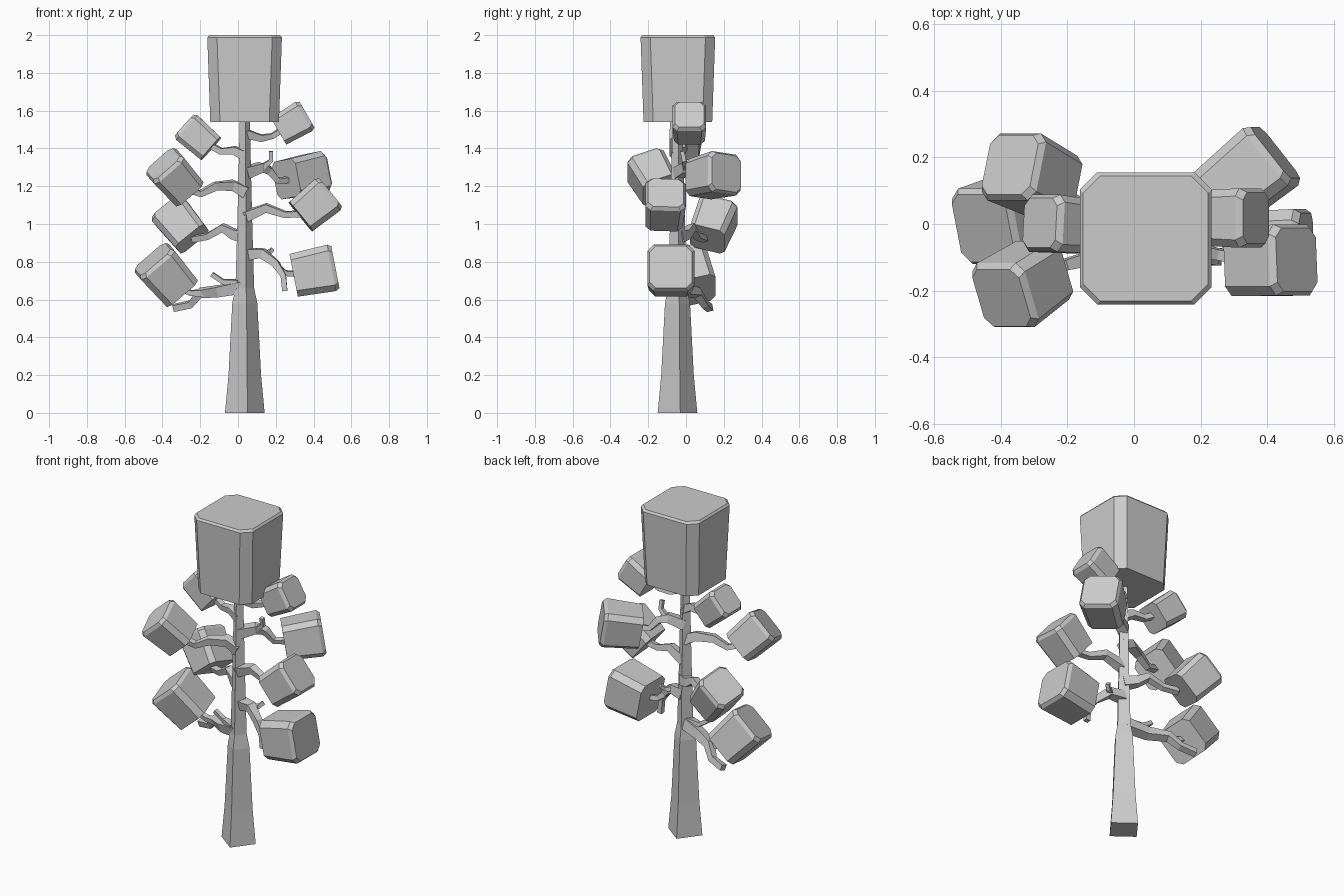
import bpy, bmesh, math
from mathutils import Vector

cube = bpy.data.objects.get("Cube")
if cube:
    bpy.data.objects.remove(cube, do_unlink=True)

grey = bpy.data.materials.new("plain grey")
grey.use_nodes = True
colour = (0.6, 0.6, 0.6, 1)
grey.diffuse_color = colour
grey.node_tree.nodes["Principled BSDF"].inputs["Base Color"].default_value = colour


def loft(name, rings):
    """Skin a list of equal-length rings into a closed flat-shaded object."""
    bm = bmesh.new()
    loops = [[bm.verts.new(p) for p in ring] for ring in rings]
    n = len(loops[0])
    for a, b in zip(loops, loops[1:]):
        for i in range(n):
            j = (i + 1) % n
            bm.faces.new((a[i], a[j], b[j], b[i]))
    bm.faces.new(loops[0][::-1])
    bm.faces.new(loops[-1])
    bmesh.ops.recalc_face_normals(bm, faces=bm.faces)
    mesh = bpy.data.meshes.new(name)
    bm.to_mesh(mesh)
    bm.free()
    mesh.materials.append(grey)
    obj = bpy.data.objects.new(name, mesh)
    bpy.context.collection.objects.link(obj)
    return obj


def frame(axis, hint):
    """Axis plus two perpendicular side directions, the first close to hint."""
    d = Vector(axis).normalized()
    u = Vector(hint)
    u = (u - u.dot(d) * d).normalized()
    return d, u, d.cross(u)


def leaf_block(name, centre, axis, width, length, bevel, rim):
    """Tapered block with chamfered long edges and a bevelled cap."""
    d, u, v = frame(axis, (0, 1, 0))
    h, c = width / 2, Vector(centre)

    def octagon(s, t):
        k = s - width * 0.13
        flat = [(s, -k), (s, k), (k, s), (-k, s), (-s, k), (-s, -k), (-k, -s), (k, -s)]
        return [c + u * a + v * b + d * t for a, b in flat]

    top = length / 2
    loft(name, [octagon(h * 0.92, -top), octagon(h, top - rim), octagon(h - bevel, top)])


def limb(name, points, r0, r1):
    """Square tapering tube through the given points."""
    pts = [Vector(p) for p in points]
    rings = []
    for i, p in enumerate(pts):
        tangent = pts[min(i + 1, len(pts) - 1)] - pts[max(i - 1, 0)]
        d, u, v = frame(tangent, (0, 1, 0.2))
        r = r0 + (r1 - r0) * min(1, i / max(1, len(pts) - 2))
        rings.append([p + (u * a + v * b) * r for a, b in ((1, 1), (-1, 1), (-1, -1), (1, -1))])
    loft(name, rings)


# Trunk: a turned square section, flared at the foot
def trunk_ring(z, r):
    angles = [math.radians(8 + 90 * i) for i in range(4)]
    return [(0.036 + r * math.cos(a), -0.045 + r * math.sin(a), z) for a in angles]


loft("trunk", [trunk_ring(z, r) for z, r in (
    (0, 0.106), (0.2, 0.087), (0.58, 0.067), (0.66, 0.05), (1.0, 0.04), (1.58, 0.026))])

# Foliage blocks
leaf_block("crown_block", (0.035, -0.043, 1.77), (0, 0, 1), 0.395, 0.46, 0.01, 0.012)
for name, centre, axis, width, length in (
    ("top_left_leaf_block", (0.29, 0.018, 1.535), (0.86, 0, 0.5), 0.178, 0.175),
    ("top_right_leaf_block", (-0.213, -0.003, 1.46), (-0.75, 0.07, 0.66), 0.172, 0.185),
    ("upper_right_leaf_block", (-0.335, -0.18, 1.248), (-0.6, -0.4, 0.68), 0.21, 0.205),
    ("middle_right_leaf_block", (-0.307, 0.145, 1.0), (-0.6, 0.3, 0.74), 0.21, 0.215),
    ("lower_right_leaf_block", (-0.38, 0.02, 0.73), (-0.62, -0.28, 0.72), 0.235, 0.23),
    ("upper_left_leaf_block", (0.34, 0.145, 1.255), (0.76, 0.62, 0.15), 0.22, 0.22),
    ("middle_left_leaf_block", (0.41, -0.112, 1.102), (0.77, 0.05, 0.63), 0.214, 0.2),
    ("lower_left_leaf_block", (0.405, -0.08, 0.75), (0.97, 0, 0.19), 0.25, 0.225),
):
    leaf_block(name, centre, axis, width, length, 0.012, 0.02)

# Branches that carry the blocks
limb("top_left_branch", [(0.04, -0.04, 1.48), (0.12, -0.02, 1.455), (0.18, 0, 1.465), (0.25, 0.015, 1.51)], 0.022, 0.014)
limb("top_right_branch", [(0.04, -0.045, 1.36), (-0.02, -0.035, 1.39), (-0.09, -0.02, 1.385), (-0.17, -0.005, 1.43)], 0.025, 0.016)
limb("upper_right_branch", [(0.04, -0.05, 1.17), (-0.03, -0.06, 1.205), (-0.12, -0.1, 1.2), (-0.2, -0.12, 1.16), (-0.29, -0.15, 1.19)], 0.03, 0.016)
limb("middle_right_branch", [(0.04, -0.04, 0.93), (-0.02, 0, 0.945), (-0.08, 0.03, 0.98), (-0.16, 0.06, 0.935), (-0.24, 0.1, 0.92)], 0.03, 0.016)
limb("lower_right_branch", [(0.03, -0.04, 0.67), (-0.1, 0, 0.645), (-0.2, 0.06, 0.635), (-0.25, 0.1, 0.575), (-0.34, 0.125, 0.555)], 0.032, 0.018)
limb("upper_left_branch", [(0.04, -0.04, 1.27), (0.12, 0, 1.3), (0.165, 0.03, 1.285), (0.21, 0.05, 1.23), (0.28, 0.08, 1.235)], 0.03, 0.015)
limb("middle_left_branch", [(0.04, -0.05, 1.04), (0.15, -0.07, 1.085), (0.25, -0.09, 1.05), (0.35, -0.11, 1.055)], 0.028, 0.016)
limb("lower_left_branch", [(0.04, -0.04, 0.84), (0.13, -0.06, 0.845), (0.2, -0.095, 0.79), (0.24, -0.11, 0.725), (0.248, -0.11, 0.645)], 0.03, 0.014)

# Side twigs
limb("upper_left_twig", [(0.13, 0, 1.3), (0.175, -0.01, 1.335), (0.175, -0.02, 1.385)], 0.016, 0.011)
limb("lower_left_twig", [(0.12, -0.055, 0.845), (0.16, -0.03, 0.845), (0.18, -0.01, 0.865)], 0.016, 0.011)
limb("lower_left_stem", [(0.2, -0.095, 0.78), (0.25, -0.09, 0.74), (0.32, -0.08, 0.735)], 0.016, 0.014)
limb("lower_right_twig", [(0, -0.04, 0.68), (-0.08, -0.02, 0.695), (-0.14, -0.02, 0.735)], 0.026, 0.012)
limb("lower_right_stem", [(-0.17, 0.04, 0.635), (-0.25, 0.05, 0.635), (-0.33, 0.05, 0.67)], 0.018, 0.014)
